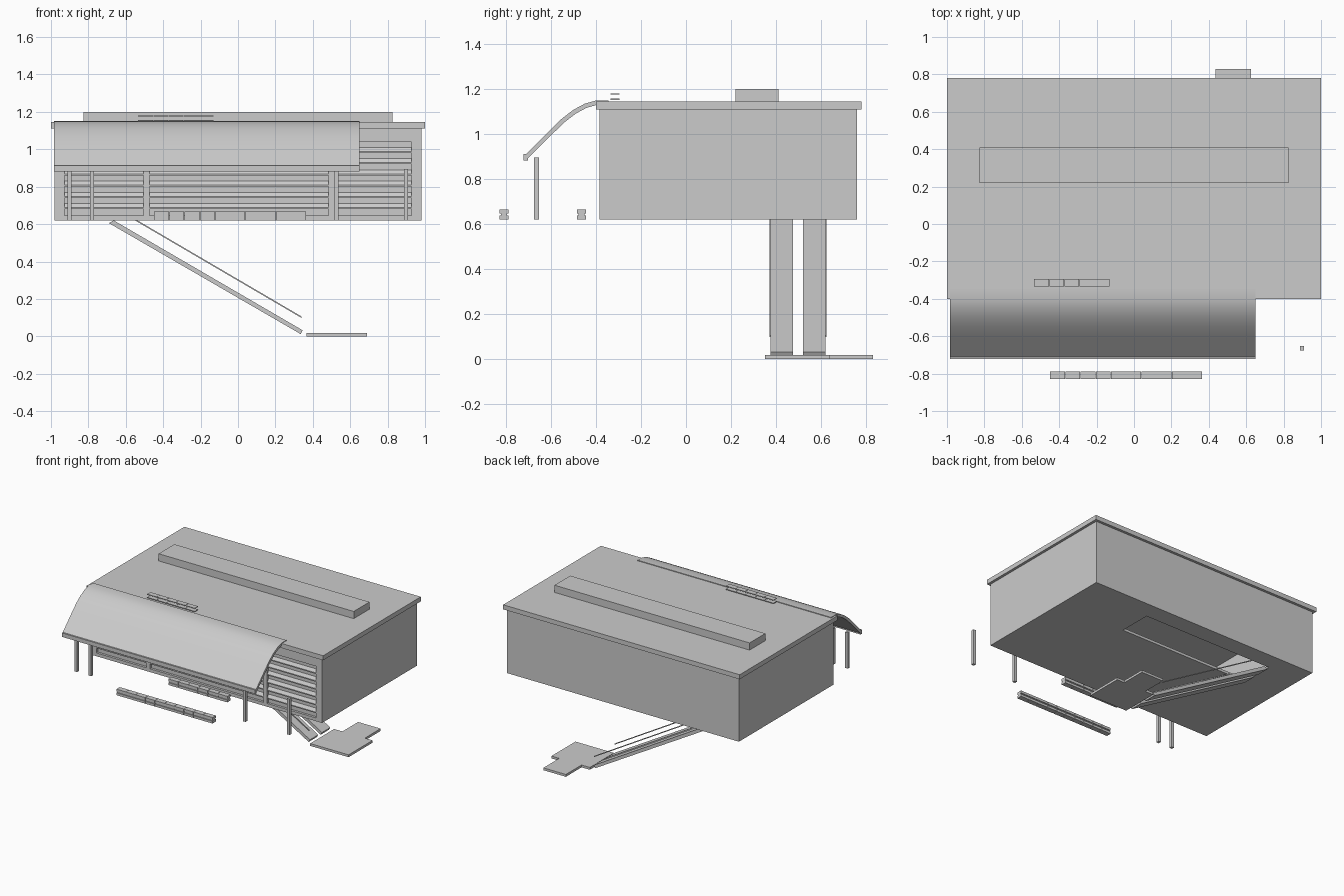
import bpy, bmesh, math

if "Cube" in bpy.data.objects:
    bpy.data.objects.remove(bpy.data.objects["Cube"])

grey = bpy.data.materials.new("light grey")
grey.diffuse_color = (0.6, 0.6, 0.6, 1)
grey.use_nodes = True
grey.node_tree.nodes["Principled BSDF"].inputs["Base Color"].default_value = grey.diffuse_color


def finish(name, bm):
    bmesh.ops.recalc_face_normals(bm, faces=bm.faces)
    me = bpy.data.meshes.new(name)
    bm.to_mesh(me)
    bm.free()
    me.materials.append(grey)
    ob = bpy.data.objects.new(name, me)
    bpy.context.collection.objects.link(ob)
    return ob


def boxes(name, items):
    """One object made of boxes given as (x0, x1, y0, y1, z0, z1)."""
    bm = bmesh.new()
    for x0, x1, y0, y1, z0, z1 in items:
        vs = bmesh.ops.create_cube(bm, size=1)["verts"]
        for v in vs:
            v.co = ((x0 + x1) / 2 + v.co.x * (x1 - x0),
                    (y0 + y1) / 2 + v.co.y * (y1 - y0),
                    (z0 + z1) / 2 + v.co.z * (z1 - z0))
    return finish(name, bm)


def extrude(name, outline, axis, a, b):
    """Prism from a 2D outline along one axis (0 = x, 1 = y, 2 = z)."""
    bm = bmesh.new()

    def put(p, d):
        c = list(p)
        c.insert(axis, d)
        return bm.verts.new(c)
    lo = [put(p, a) for p in outline]
    hi = [put(p, b) for p in outline]
    n = len(outline)
    bm.faces.new(lo)
    bm.faces.new(hi)
    for i in range(n):
        j = (i + 1) % n
        bm.faces.new((lo[i], lo[j], hi[j], hi[i]))
    return finish(name, bm)


# Hall walls and floor, with a stair opening in the floor
F, B, Z0, Z1, W = -0.385, 0.76, 0.62, 1.11, 0.02
boxes("side_walls", [(-0.98, -0.96, F, B, Z0, Z1), (0.96, 0.98, F, B, Z0, Z1)])
boxes("back_wall", [(-0.96, 0.96, B - W, B, Z0, Z1)])
boxes("front_wall", [(-0.96, 0.96, F + 0.018, F + 0.035, Z0, Z1)])
boxes("floor", [(-0.96, 0.96, F + 0.035, 0.37, Z0, Z0 + W),
                (-0.96, 0.96, 0.625, B - W, Z0, Z0 + W),
                (-0.96, -0.70, 0.37, 0.625, Z0, Z0 + W),
                (0.41, 0.96, 0.37, 0.625, Z0, Z0 + W)])

# Front frame and louvres
frame = [(-0.96, 0.96, F, F + 0.018, Z0, 0.645), (-0.96, 0.96, F, F + 0.018, 1.04, Z1)]
frame += [(x - 0.016, x + 0.016, F, F + 0.018, 0.645, 1.04) for x in (-0.944, -0.49, 0.5, 0.944)]
boxes("front_frame", frame)
for i in range(6):
    z = 0.68 + 0.06 * i
    extrude("louvre", [(F + 0.002, z), (F + 0.002, z + 0.008), (F + 0.018, z + 0.03),
                       (F + 0.018, z + 0.022)], 0, -0.928, 0.928)

# Roof slab and long roof box
boxes("roof", [(-1, 1, -0.4, 0.78, 1.11, 1.145)])
boxes("roof_box", [(-0.825, 0.825, 0.22, 0.41, 1.145, 1.2)])

# Curved awning: smooth curve thickened along its normal
top = [(-0.345, 1.15), (-0.40, 1.149), (-0.45, 1.135), (-0.50, 1.108), (-0.55, 1.07),
       (-0.60, 1.022), (-0.65, 0.972), (-0.685, 0.937), (-0.715, 0.907)]
under = []
for i, (y, z) in enumerate(top):
    p, q = top[max(i - 1, 0)], top[min(i + 1, len(top) - 1)]
    dy, dz = q[0] - p[0], q[1] - p[1]
    n = math.hypot(dy, dz)
    under.append((y - dz / n * 0.02, z + dy / n * 0.02))
awning = extrude("awning", top + under[::-1], 0, -0.985, 0.65)
bpy.context.view_layer.objects.active = awning
awning.select_set(True)
bpy.ops.object.shade_smooth_by_angle(angle=math.radians(35))
awning.select_set(False)
boxes("awning_edge_beam", [(-0.985, 0.65, -0.722, -0.702, 0.882, 0.912)])

# Free-standing posts
for x in (-0.90, -0.78, 0.525, 0.898):
    boxes("post", [(x - 0.011, x + 0.011, -0.675, -0.653, 0.62, 0.895)])


# Segmented rows: front bench, rear bench and thin roof slats
def row(name, x0, x1, count, y0, y1, layers):
    step = (x1 - x0) / count
    boxes(name, [(x0 + i * step + 0.001, x0 + (i + 1) * step - 0.001, y0 + d, y1 - d, z0, z1)
                 for i in range(count) for z0, z1, d in layers])


bench = [(0.62, 0.638, 0), (0.638, 0.647, 0.007), (0.647, 0.666, 0)]
row("front_bench", -0.45, 0.365, 10, -0.828, -0.788, bench)
row("rear_bench", -0.25, 0.25, 6, -0.485, -0.445, bench)
row("roof_slats", -0.535, -0.13, 5, -0.335, -0.295, [(1.152, 1.157, 0), (1.176, 1.181, 0)])

# Twin sloping ramps with outer handrails
for y0 in (0.375, 0.52):
    extrude("ramp", [(-0.69, 0.605), (0.335, 0.012), (0.346, 0.032), (-0.665, 0.62)],
            1, y0, y0 + 0.1)
for y in (0.374, 0.621):
    extrude("handrail", [(-0.555, 0.622), (0.34, 0.098), (0.34, 0.106), (-0.555, 0.63)],
            1, y - 0.003, y + 0.003)

# Stepped landing plate on the ground
extrude("landing", [(0.365, 0.35), (0.69, 0.35), (0.69, 0.64), (0.625, 0.64), (0.625, 0.83),
                    (0.435, 0.83), (0.435, 0.64), (0.365, 0.64)], 2, 0, 0.018)
